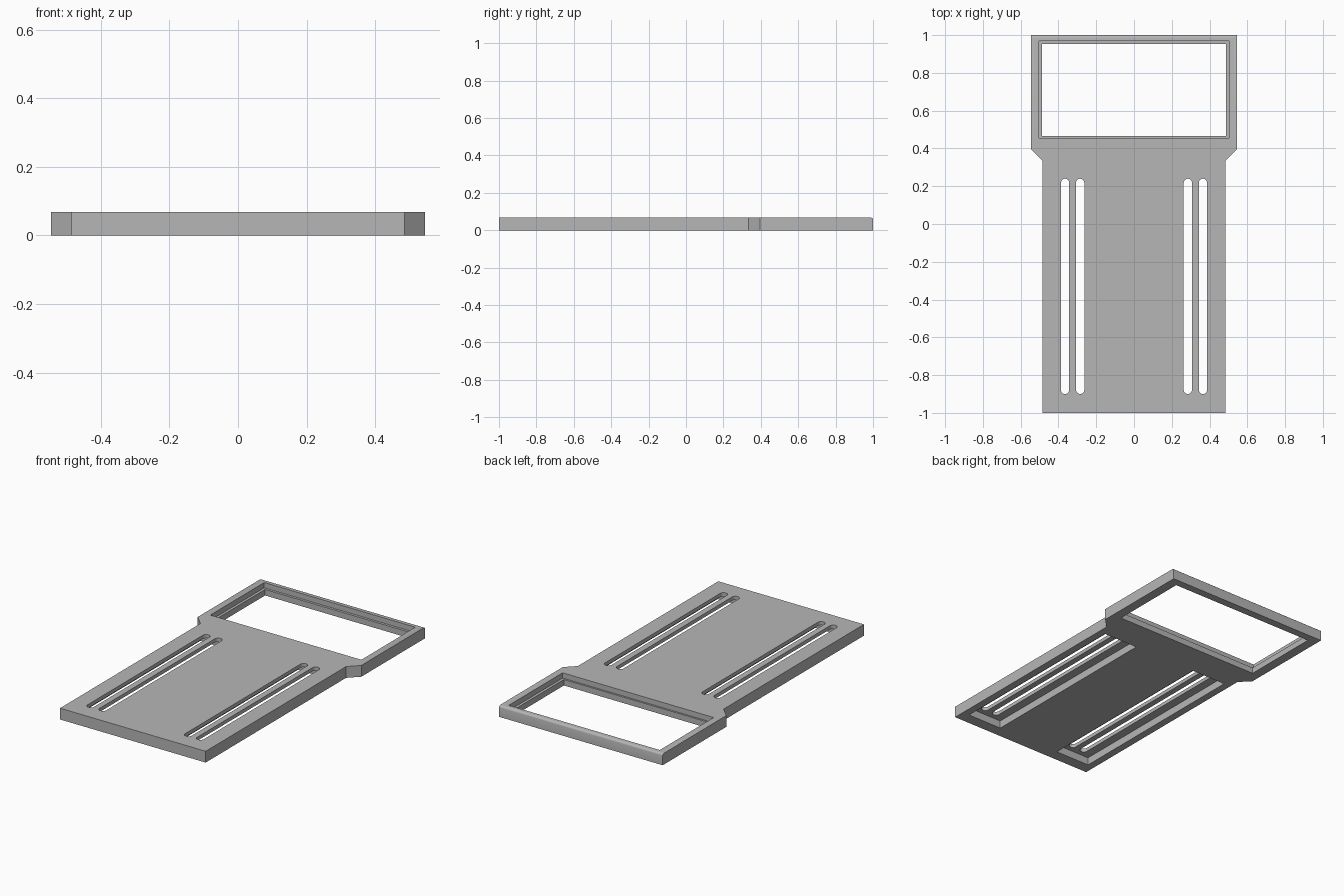
import bpy, bmesh, math

T = 0.068          # plate thickness
if "Cube" in bpy.data.objects:
    bpy.data.objects.remove(bpy.data.objects["Cube"], do_unlink=True)

grey = bpy.data.materials.new("plain grey")
grey.use_nodes = True
grey.diffuse_color = (0.47, 0.47, 0.47, 1)
bsdf = next(n for n in grey.node_tree.nodes if n.type == "BSDF_PRINCIPLED")
bsdf.inputs["Base Color"].default_value = grey.diffuse_color


def prism(name, outline, z0, z1, round_back=False):
    """Extrude a counter-clockwise outline from z0 to z1."""
    bm = bmesh.new()
    face = bm.faces.new([bm.verts.new((x, y, z0)) for x, y in outline])
    ext = bmesh.ops.extrude_face_region(bm, geom=[face])["geom"]
    for v in ext:
        if isinstance(v, bmesh.types.BMVert):
            v.co.z = z1
    bmesh.ops.recalc_face_normals(bm, faces=bm.faces)
    if round_back:
        back = max(y for x, y in outline)
        edges = [e for e in bm.edges
                 if all(v.co.y > back - 1e-4 and v.co.z > z1 - 1e-4 for v in e.verts)]
        bmesh.ops.bevel(bm, geom=edges, offset=0.012, segments=3,
                        profile=0.5, affect="EDGES")
    mesh = bpy.data.meshes.new(name)
    bm.to_mesh(mesh)
    bm.free()
    mesh.materials.append(grey)
    obj = bpy.data.objects.new(name, mesh)
    bpy.context.collection.objects.link(obj)
    return obj


def rect(x0, x1, y0, y1):
    return [(x0, y0), (x1, y0), (x1, y1), (x0, y1)]


def stadium(cx, y0, y1, r, steps=10):
    pts = []
    for cy, start in ((y1 - r, 0), (y0 + r, math.pi)):
        for i in range(steps + 1):
            a = start + math.pi * i / steps
            pts.append((cx + r * math.cos(a), cy + r * math.sin(a)))
    return pts


def cut(target, cutter):
    cutter.hide_render = True
    mod = target.modifiers.new("cut", "BOOLEAN")
    mod.operation = "DIFFERENCE"
    mod.solver = "EXACT"
    mod.object = cutter
    bpy.ops.object.select_all(action="DESELECT")
    bpy.context.view_layer.objects.active = target
    target.select_set(True)
    bpy.ops.object.modifier_apply(modifier=mod.name)
    bpy.data.objects.remove(cutter, do_unlink=True)


# Plate with a wider head and slanted shoulders
half = [(0.485, -1), (0.485, 0.335), (0.545, 0.395), (0.545, 1)]
outline = half + [(-x, y) for x, y in reversed(half)]
plate = prism("slotted_plate", outline, 0, T, round_back=True)

# Window through the head, with a stepped ledge on the upper side
cut(plate, prism("window_cutter", rect(-0.487, 0.487, 0.466, 0.953), -0.1, 0.2))
cut(plate, prism("ledge_cutter", rect(-0.503, 0.503, 0.455, 0.968), 0.036, 0.2))

# Paired long slots, each pair opening into a recess underneath
for side in (-1, 1):
    xs = sorted((side * 0.21, side * 0.44))
    cut(plate, prism("recess_cutter", rect(xs[0], xs[1], -0.93, 0.27), -0.1, 0.046))
    for x in (0.285, 0.365):
        cut(plate, prism("slot_cutter", stadium(side * x, -0.9, 0.24, 0.022), -0.1, 0.2))

bpy.ops.object.shade_smooth_by_angle(angle=math.radians(32))
